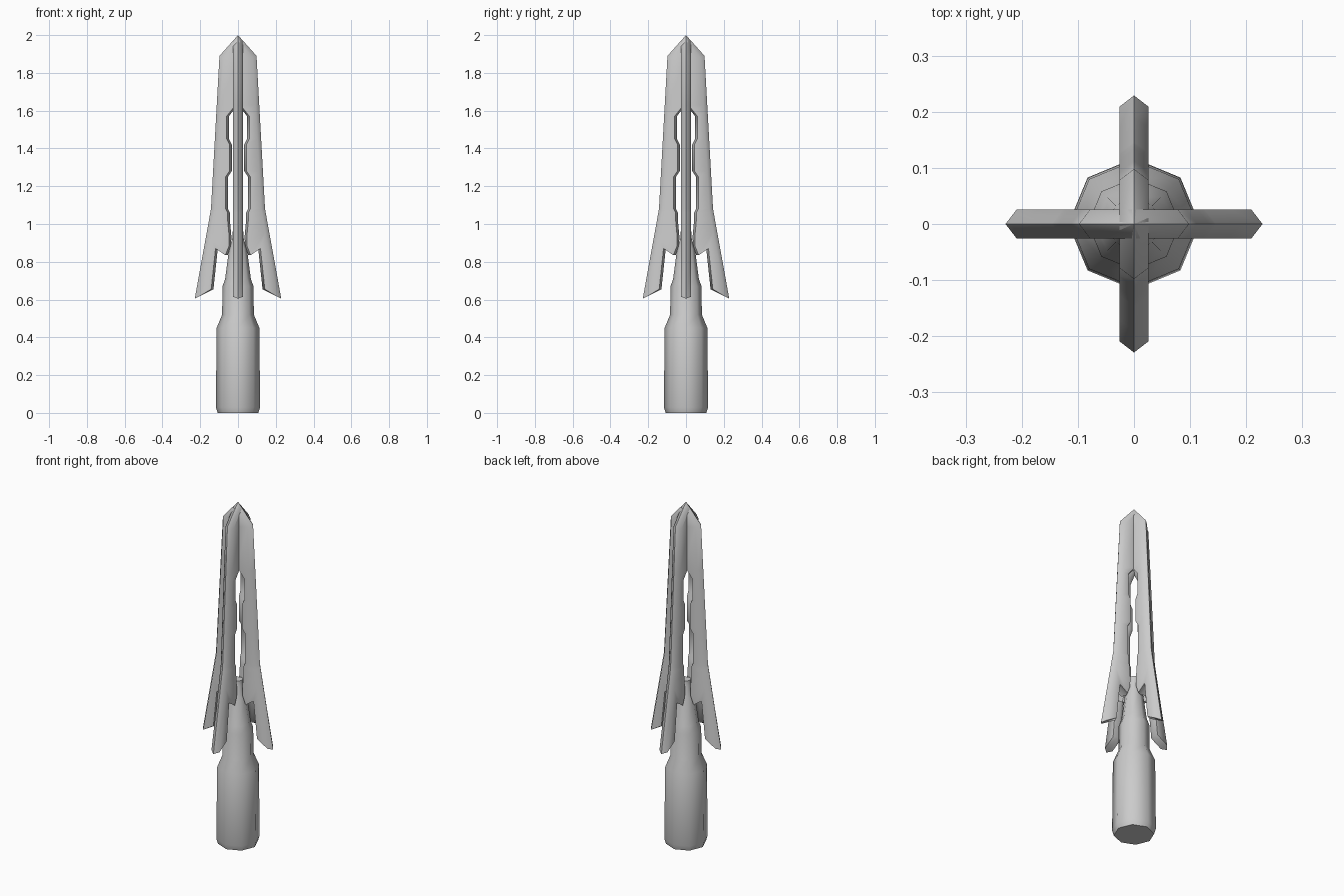
import bpy, bmesh, math
from mathutils import Matrix

cube = bpy.data.objects.get("Cube")
if cube:
    bpy.data.objects.remove(cube, do_unlink=True)

grey = bpy.data.materials.new("plain_grey")
grey.use_nodes = True
color = (0.6, 0.6, 0.6, 1)
grey.diffuse_color = color
grey.node_tree.nodes["Principled BSDF"].inputs["Base Color"].default_value = color


def finish(name, bm):
    bmesh.ops.remove_doubles(bm, verts=bm.verts, dist=0.0001)
    bmesh.ops.recalc_face_normals(bm, faces=bm.faces)
    mesh = bpy.data.meshes.new(name)
    bm.to_mesh(mesh)
    bm.free()
    mesh.materials.append(grey)
    obj = bpy.data.objects.new(name, mesh)
    bpy.context.collection.objects.link(obj)
    bpy.ops.object.select_all(action='DESELECT')
    bpy.context.view_layer.objects.active = obj
    obj.select_set(True)
    bpy.ops.object.shade_smooth_by_angle(angle=math.radians(60))
    return obj


def skin(bm, rings):
    """Bridge successive rings of points and cap both ends."""
    loops = [[bm.verts.new(p) for p in ring] for ring in rings]
    n = len(loops[0])
    for a, b in zip(loops, loops[1:]):
        for i in range(n):
            j = (i + 1) % n
            bm.faces.new((a[i], a[j], b[j], b[i]))
    bm.faces.new(loops[0])
    bm.faces.new(loops[-1])


# Eight-sided handle and neck
profile = [(0.108, 0), (0.117, 0.03), (0.113, 0.45), (0.084, 0.52),
           (0.082, 0.67), (0.068, 0.71), (0.047, 0.87), (0.028, 0.93), (0.028, 0.96)]
bm = bmesh.new()
skin(bm, [[(r * math.cos(k * math.pi / 4), r * math.sin(k * math.pi / 4), z)
           for k in range(8)] for r, z in profile])
finish("handle", bm)

# Outer edge of a blade, as x at a given height
edge = [(0.605, 0.229), (1.08, 0.143), (1.89, 0.098), (2.0, 0)]


def outer_x(z):
    for (z0, x0), (z1, x1) in zip(edge, edge[1:]):
        if z <= z1:
            return x0 + (x1 - x0) * (z - z0) / (z1 - z0)
    return 0


# Blade stations: inner x, inner z, outer z
stations = [(0.13, 0.655, 0.605), (0.107, 0.87, 0.82), (0.055, 0.835, 0.96),
            (0.037, 0.88, 0.98), (0.035, 0.935, 1.0), (0.043, 1.02, 1.03),
            (0.043, 1.06, 1.06), (0.053, 1.08, 1.08), (0.053, 1.25, 1.25),
            (0.033, 1.28, 1.28), (0.033, 1.42, 1.42), (0.048, 1.45, 1.45),
            (0.048, 1.57, 1.57), (0.033, 1.59, 1.59), (0, 1.63, 1.63),
            (0, 1.87, 1.89)]
half, bevel, inner_bevel = 0.026, 0.02, 0.012
rings = []
for xi, zi, zo in stations:
    xo = outer_x(zo)
    shoulder, heel = xo - bevel, xi + inner_bevel
    drop = 0.01 if zo > 1.8 else 0
    rise = 0.01 if zo < 0.7 else 0
    rings.append([(xo, 0, zo), (shoulder, half, zo - drop + rise), (heel, half, zi),
                  (xi, 0, zi), (heel, -half, zi), (shoulder, -half, zo - drop + rise)])
# Pointed tip
rings.append([(0, 0, 2), (0.004, half, 1.967), (0, half, 1.967),
              (0, 0, 1.967), (0, -half, 1.967), (0.004, -half, 1.967)])

for turn, name in enumerate(("left_blade", "back_blade", "right_blade", "front_blade")):
    bm = bmesh.new()
    skin(bm, rings)
    bm.transform(Matrix.Rotation(turn * math.pi / 2, 4, 'Z'))
    finish(name, bm)
